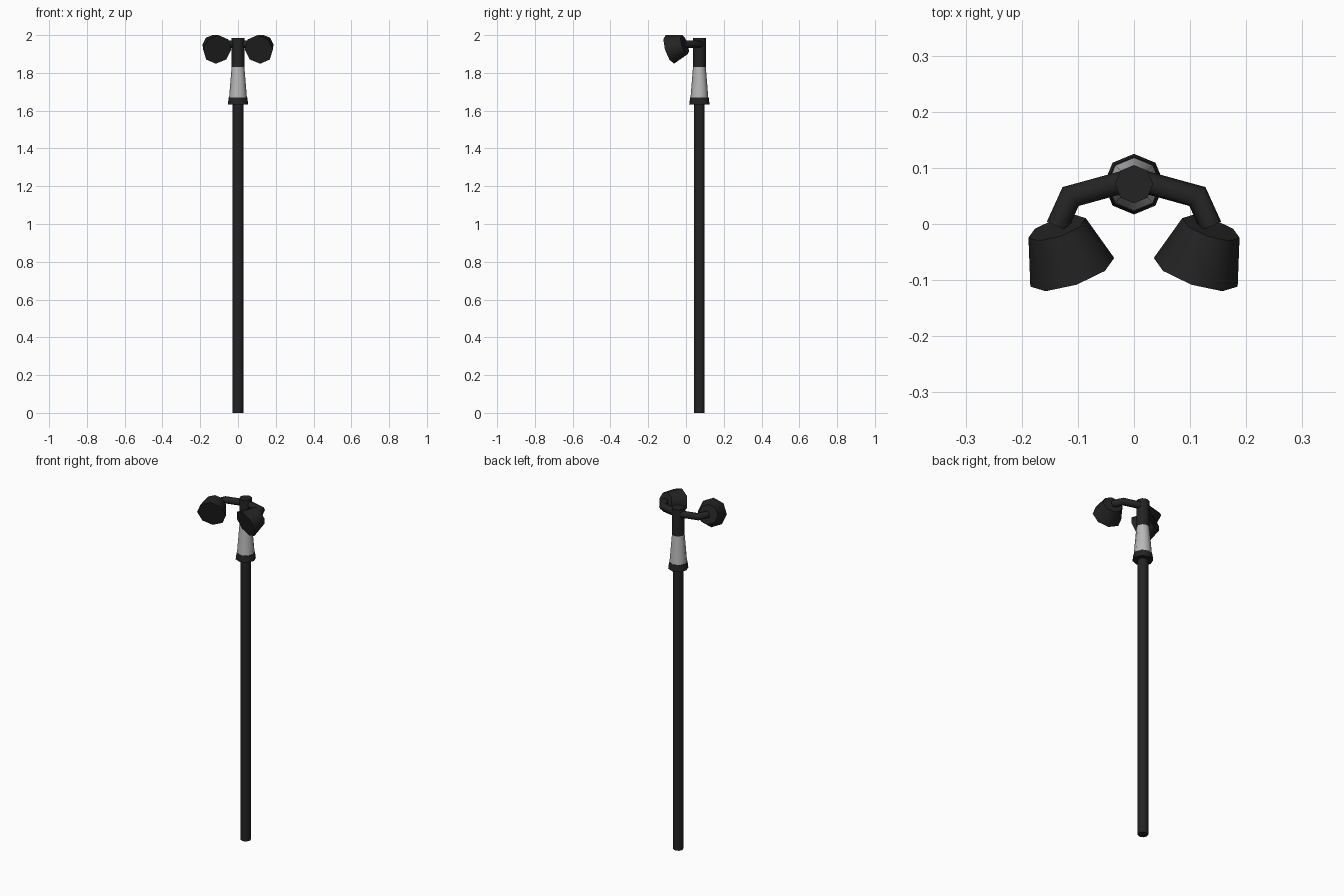
import bpy, bmesh, math
from mathutils import Vector, Matrix

if "Cube" in bpy.data.objects:
    bpy.data.objects.remove(bpy.data.objects["Cube"])

def material(name, c):
    m = bpy.data.materials.new(name)
    m.diffuse_color = (*c, 1)
    m.use_nodes = True
    m.node_tree.nodes["Principled BSDF"].inputs["Base Color"].default_value = m.diffuse_color
    return m

BLACK = material("matte_black", (0.017, 0.017, 0.018))
GREY = material("light_grey", (0.48, 0.48, 0.48))
POLE_Y = 0.071
SIDES = 8

def finish(name, bm, mat):
    bmesh.ops.recalc_face_normals(bm, faces=bm.faces)
    me = bpy.data.meshes.new(name)
    bm.to_mesh(me)
    bm.free()
    me.materials.append(mat)
    ob = bpy.data.objects.new(name, me)
    bpy.context.collection.objects.link(ob)
    bpy.ops.object.select_all(action='DESELECT')
    ob.select_set(True)
    bpy.context.view_layer.objects.active = ob
    bpy.ops.object.shade_smooth_by_angle(angle=math.radians(50))
    return ob

def cone(name, a, b, ra, rb, mat):
    """Eight-sided frustum from point a to point b, one corner facing up/back."""
    a, b = Vector(a), Vector(b)
    axis = (b - a).normalized()
    ref = Vector((0, 1, 0)) if abs(axis.z) > 0.9 else Vector((0, 0, 1))
    side = ref.cross(axis).normalized()
    up = axis.cross(side)
    rot = Matrix((side, up, axis)).transposed().to_4x4()
    bm = bmesh.new()
    bmesh.ops.create_cone(bm, cap_ends=True, segments=SIDES, radius1=ra, radius2=rb,
                          depth=(b - a).length,
                          matrix=Matrix.Translation((a + b) / 2) @ rot)
    return finish(name, bm, mat)

def tube(name, path, r, mat):
    """Level tube with mitred bends."""
    pts = [Vector(p) for p in path]
    bm, rings = bmesh.new(), []
    for i, p in enumerate(pts):
        d0 = (p - pts[max(i - 1, 0)]).normalized()
        d1 = (pts[min(i + 1, len(pts) - 1)] - p).normalized()
        t = (d0 + d1).normalized()
        stretch = 1 / t.dot(d0 if i else d1)
        side = Vector((0, 0, 1)).cross(t) * stretch
        rings.append([bm.verts.new(p + r * (math.cos(k * math.tau / SIDES) * side
                      + Vector((0, 0, math.sin(k * math.tau / SIDES)))))
                      for k in range(SIDES)])
    for q, s in zip(rings, rings[1:]):
        for k in range(SIDES):
            n = (k + 1) % SIDES
            bm.faces.new((q[k], q[n], s[n], s[k]))
    bm.faces.new(rings[0])
    bm.faces.new(rings[-1])
    return finish(name, bm, mat)

# Upright: pole, collar, pale tapered sleeve, top post
for name, z0, z1, r0, r1, mat in (
        ("pole", 0, 1.64, 0.028, 0.028, BLACK),
        ("collar", 1.633, 1.67, 0.054, 0.049, BLACK),
        ("tapered_sleeve", 1.67, 1.83, 0.047, 0.034, GREY),
        ("top_post", 1.83, 1.985, 0.034, 0.034, BLACK)):
    cone(name, (0, POLE_Y, z0), (0, POLE_Y, z1), r0, r1, mat)

# Mirrored arms and lamp heads, aimed inward and down
for s, label in ((-1, "left"), (1, "right")):
    tube(label + "_arm", [(0, 0.08, 1.952), (s * 0.113, 0.049, 1.952),
                          (s * 0.137, -0.004, 1.952)], 0.02, BLACK)
    cone(label + "_lamp_head", (s * 0.137, -0.007, 1.95), (s * 0.11, -0.086, 1.924),
         0.054, 0.079, BLACK)
